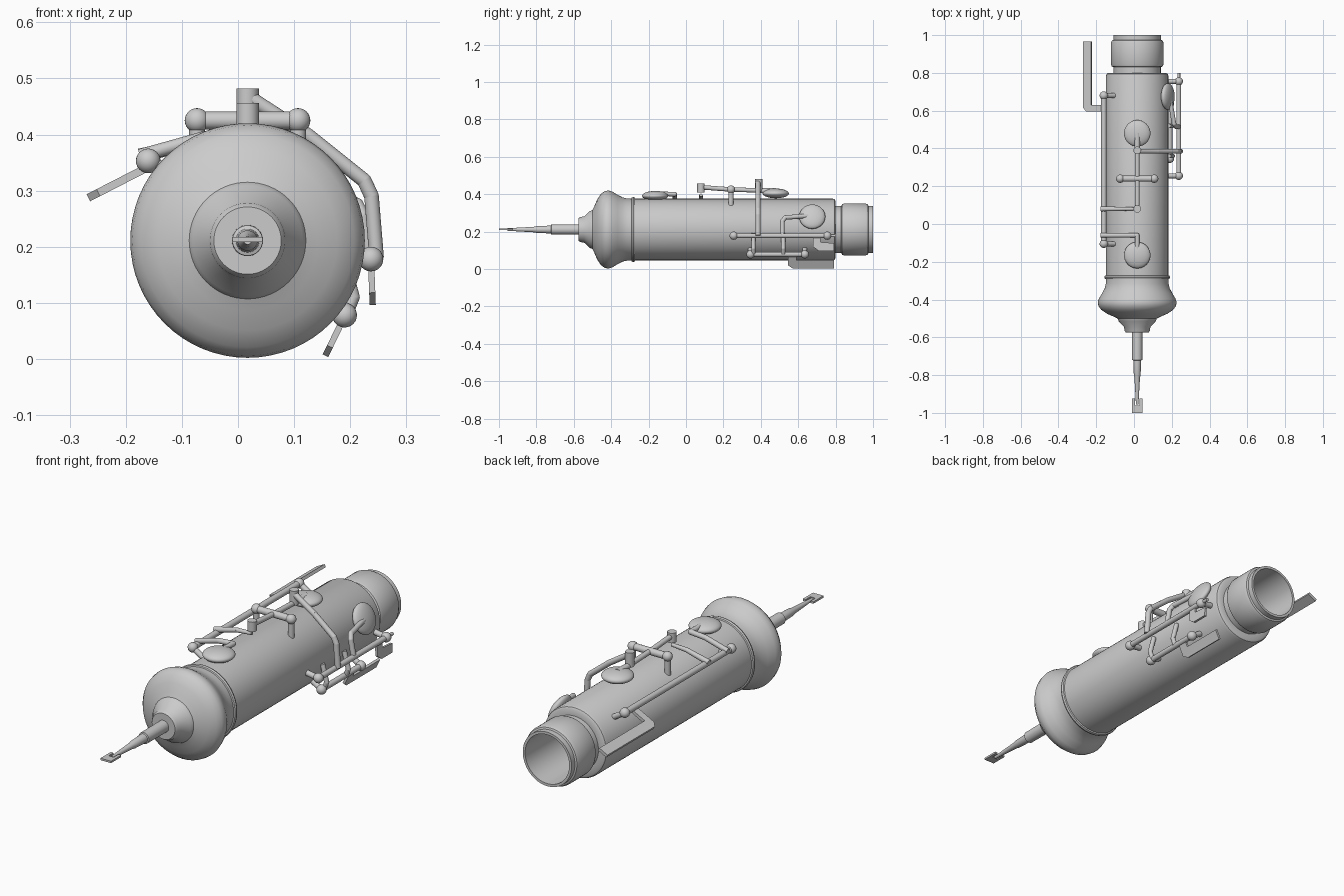
import bpy, bmesh, math
from mathutils import Vector, Matrix

if "Cube" in bpy.data.objects:
    bpy.data.objects.remove(bpy.data.objects["Cube"], do_unlink=True)

CX, CZ = 0.017, 0.211   # axis of the tube

grey = bpy.data.materials.new("plain grey")
grey.use_nodes = True
grey.diffuse_color = (0.6, 0.6, 0.6, 1)
grey.node_tree.nodes["Principled BSDF"].inputs["Base Color"].default_value = (0.6, 0.6, 0.6, 1)


def finish(name, bm, angle=35):
    bmesh.ops.recalc_face_normals(bm, faces=bm.faces)
    mesh = bpy.data.meshes.new(name)
    bm.to_mesh(mesh)
    bm.free()
    obj = bpy.data.objects.new(name, mesh)
    bpy.context.collection.objects.link(obj)
    mesh.materials.append(grey)
    bpy.ops.object.select_all(action="DESELECT")
    obj.select_set(True)
    bpy.context.view_layer.objects.active = obj
    bpy.ops.object.shade_smooth_by_angle(angle=math.radians(angle))
    return obj


def lathe(name, profile, sides=64):
    """Spin (y, radius) points round the tube axis."""
    bm = bmesh.new()
    verts = [bm.verts.new((CX + r, y, CZ)) for y, r in profile]
    edges = [bm.edges.new(pair) for pair in zip(verts, verts[1:])]
    bmesh.ops.spin(bm, geom=verts + edges, cent=(CX, 0, CZ), axis=(0, 1, 0),
                   angle=math.tau, steps=sides, use_duplicate=False)
    bmesh.ops.remove_doubles(bm, verts=bm.verts, dist=1e-5)
    return finish(name, bm)


def rod(name, points, radius=0.012, end_radius=None):
    """Round rod through points, with ball joints at its bends."""
    bm = bmesh.new()
    pts = [Vector(p) for p in points]
    last = radius if end_radius is None else end_radius
    radii = [radius + (last - radius) * i / (len(pts) - 1) for i in range(len(pts))]
    for i in range(len(pts) - 1):
        step = pts[i + 1] - pts[i]
        turn = step.to_track_quat("Z", "Y").to_matrix().to_4x4()
        bmesh.ops.create_cone(bm, cap_ends=True, segments=20, radius1=radii[i],
                              radius2=radii[i + 1], depth=step.length,
                              matrix=Matrix.Translation((pts[i] + pts[i + 1]) / 2) @ turn)
    for p, r in list(zip(pts, radii))[1:-1]:
        bmesh.ops.create_uvsphere(bm, u_segments=20, v_segments=10, radius=r,
                                  matrix=Matrix.Translation(p))
    return finish(name, bm)


def ball(name, centre, radius=0.022):
    bm = bmesh.new()
    bmesh.ops.create_uvsphere(bm, u_segments=24, v_segments=12, radius=radius,
                              matrix=Matrix.Translation(centre))
    return finish(name, bm)


def pad(name, y, tilt, distance):
    """Domed key cup at an angle round the tube (0 is on top)."""
    bm = bmesh.new()
    a = math.radians(tilt)
    out = Vector((math.sin(a), 0, math.cos(a)))
    place = Matrix.Translation(Vector((CX, y, CZ)) + out * distance)
    turn = Matrix.Rotation(a, 4, "Y")
    bmesh.ops.create_uvsphere(bm, u_segments=40, v_segments=20, radius=1,
                              matrix=place @ turn @ Matrix.Diagonal((0.07, 0.07, 0.026, 1)))
    return finish(name, bm)


def plate(name, outline, origin, across, thick):
    """Flat piece: outline points are (distance along across, y)."""
    bm = bmesh.new()
    u = Vector(across).normalized()
    n = u.cross(Vector((0, 1, 0)))
    base = Vector(origin) - n * thick / 2
    face = bm.faces.new([bm.verts.new(base + u * a + Vector((0, y, 0))) for a, y in outline])
    moved = bmesh.ops.extrude_face_region(bm, geom=[face])["geom"]
    bmesh.ops.translate(bm, vec=n * thick,
                        verts=[g for g in moved if isinstance(g, bmesh.types.BMVert)])
    return finish(name, bm)


# Tube with flared front, trim ring, rear socket and open bore
lathe("body", [
    (-0.575, 0), (-0.575, 0.06), (-0.565, 0.067), (-0.545, 0.07), (-0.515, 0.098),
    (-0.50, 0.104), (-0.49, 0.125), (-0.475, 0.16), (-0.455, 0.19), (-0.435, 0.205),
    (-0.415, 0.209), (-0.395, 0.203), (-0.365, 0.185), (-0.34, 0.172), (-0.315, 0.166),
    (-0.292, 0.165), (-0.29, 0.171), (-0.282, 0.174), (-0.274, 0.171), (-0.272, 0.165),
    (0.785, 0.165), (0.795, 0.161), (0.80, 0.153), (0.80, 0.125), (0.83, 0.125),
    (0.835, 0.135), (0.845, 0.139), (0.96, 0.139), (0.972, 0.134), (0.975, 0.126),
    (1.0, 0.126), (1.0, 0.114), (0.30, 0.11), (0.30, 0)])

# Mouth tube and flat tip
lathe("mouth_tube", [
    (-0.56, 0), (-0.56, 0.028), (-0.72, 0.027), (-0.722, 0.021), (-0.80, 0.018),
    (-0.81, 0.015), (-0.93, 0.008), (-0.955, 0.007), (-0.955, 0)], 32)
plate("reed_tip", [(-0.027, -1), (0.027, -1), (0.027, -0.925), (0.013, -0.925),
                   (0.013, -0.96), (-0.013, -0.96), (-0.013, -0.925), (-0.027, -0.925)],
      (CX, 0, CZ + 0.002), (1, 0, 0), 0.009)

# Key cups
pad("front_pad", -0.165, 0, 0.18)
pad("rear_pad", 0.48, 0, 0.193)
pad("side_pad", 0.675, 67, 0.176)

# Top bridge with its two posts
for side, x in (("right", -0.073), ("left", 0.107)):
    ball(side + "_bridge_ball", (x, 0.24, 0.425))
    rod(side + "_bridge_post", [(x, 0.24, 0.425), (x, 0.24, 0.34)], 0.014)
rod("bridge_bar", [(-0.073, 0.24, 0.425), (0.107, 0.24, 0.425)], 0.016)

# Top lever running to the rear pad
rod("top_lever", [(CX, 0.08, 0.437), (CX, 0.24, 0.425), (CX, 0.39, 0.42)], 0.012)
rod("pad_arm", [(CX, 0.38, 0.42), (CX, 0.48, 0.415)], 0.012, 0.018)
rod("front_lever_stud", [(CX, 0.08, 0.41), (CX, 0.08, 0.456)], 0.02)
rod("rear_lever_stud", [(CX, 0.39, 0.415), (CX, 0.39, 0.482)], 0.02)

# Long rod on the right flank
RX, RZ = -0.16, 0.353
rod("right_rod", [(RX, -0.105, RZ), (RX, 0.68, RZ)], 0.014)
for end, y in (("front", -0.105), ("rear", 0.68)):
    ball("right_rod_%s_ball" % end, (RX, y, RZ), 0.022)
    rod("right_rod_%s_post" % end, [(RX, y, RZ), (-0.09, y, 0.31)], 0.013)
rod("right_rod_front_arm", [(-0.175, -0.06, 0.362), (-0.06, -0.06, 0.394),
                            (CX, -0.06, 0.4), (CX, -0.14, 0.402)], 0.012)
rod("right_rod_middle_arm", [(-0.175, 0.08, 0.362), (-0.06, 0.08, 0.39),
                             (CX, 0.08, 0.395)], 0.013, 0.008)
plate("right_touch", [(0, 0.595), (0.1, 0.595), (0.12, 0.615), (0.12, 0.965),
                      (0.073, 0.965), (0.073, 0.63), (0, 0.63)],
      (RX, 0, 0.342), (-0.107, 0, -0.055), 0.014)

# Upper and lower rods on the left flank
for name, x, z, y0, y1, inner in (("upper", 0.237, 0.178, 0.255, 0.755, (0.16, 0.19)),
                                  ("lower", 0.19, 0.078, 0.345, 0.635, (0.12, 0.12))):
    rod(name + "_left_rod", [(x, y0, z), (x, y1, z)], 0.013)
    for end, y in (("front", y0), ("rear", y1)):
        ball("%s_left_%s_ball" % (name, end), (x, y, z), 0.022)
        rod("%s_left_%s_post" % (name, end), [(x, y, z), (inner[0], y, inner[1])], 0.013)
rod("left_rod_tip", [(0.237, 0.755, 0.178), (0.237, 0.80, 0.178)], 0.008)
rod("cross_lever", [(CX, 0.385, 0.468), (0.125, 0.385, 0.398), (0.225, 0.385, 0.318),
                    (0.238, 0.385, 0.29), (0.247, 0.385, 0.18)], 0.013)
rod("side_pad_arm", [(0.237, 0.515, 0.178), (0.222, 0.515, 0.255), (0.212, 0.53, 0.275),
                     (0.19, 0.66, 0.285)], 0.012)
for i, y in enumerate((0.36, 0.52)):
    rod("lower_arm_%d" % (i + 1), [(0.194, y, 0.08), (0.206, y, 0.11), (0.185, y, 0.19)], 0.011)

# Flat finger pieces hanging from the left rods
plate("upper_left_touch", [(0, 0.68), (0.06, 0.68), (0.082, 0.71), (0.082, 0.79),
                           (0.04, 0.79), (0.035, 0.72), (0, 0.72)],
      (0.237, 0, 0.178), (0.003, 0, -0.08), 0.011)
plate("lower_left_touch", [(0, 0.545), (0.06, 0.545), (0.078, 0.57), (0.078, 0.79),
                           (0.032, 0.79), (0.032, 0.59), (0, 0.59)],
      (0.19, 0, 0.076), (-0.034, 0, -0.07), 0.011)
